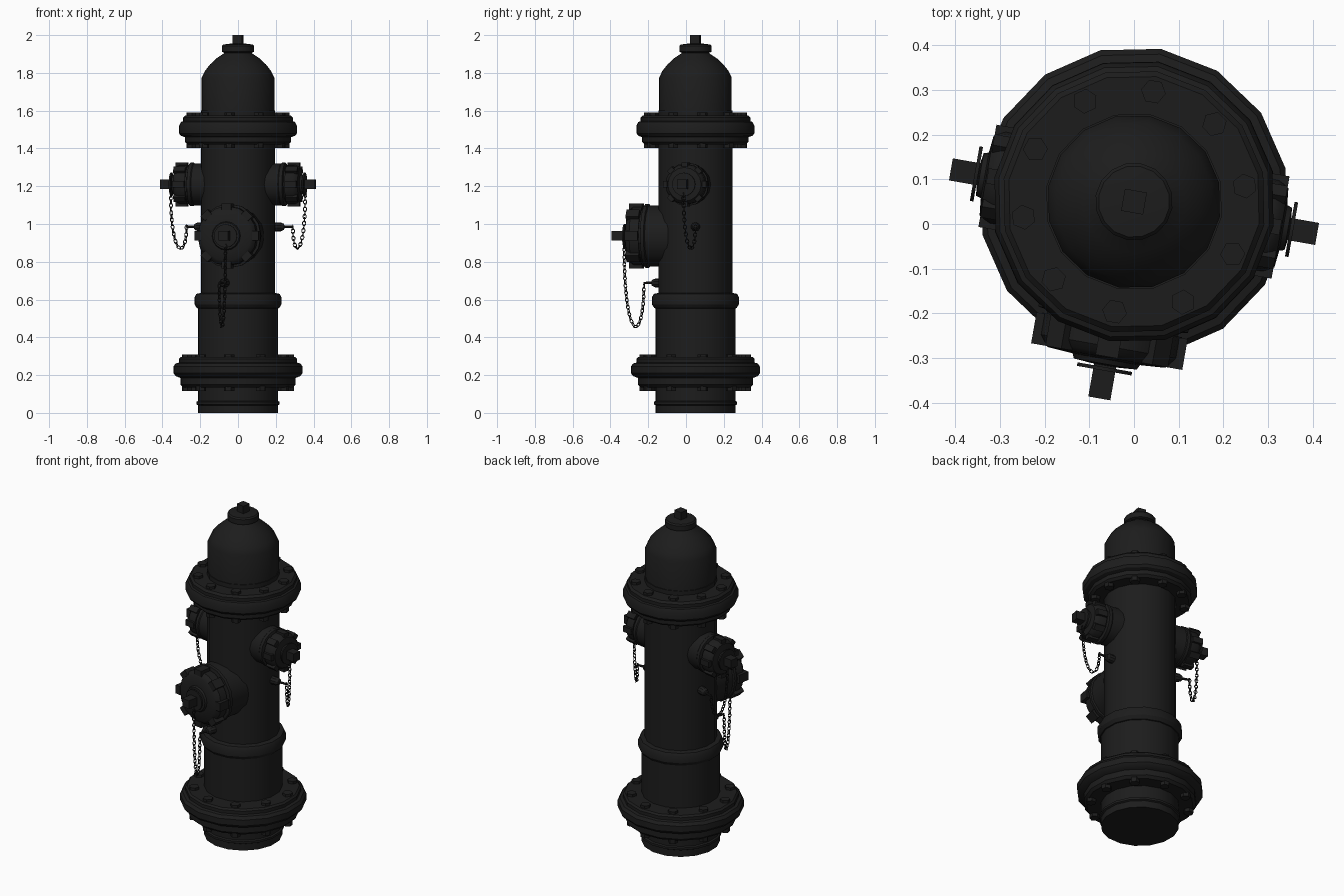
import bpy, bmesh
from math import radians, pi, sin, cos
from mathutils import Matrix, Vector
from mathutils.geometry import interpolate_bezier

if "Cube" in bpy.data.objects:
    bpy.data.objects.remove(bpy.data.objects["Cube"])

mat = bpy.data.materials.new("black_paint")
mat.diffuse_color = (0.012, 0.012, 0.012, 1)
mat.use_nodes = True
mat.node_tree.nodes["Principled BSDF"].inputs["Base Color"].default_value = mat.diffuse_color

# Whole hydrant is turned 10 degrees about its own axis
W = Matrix.Translation((0, 0.05, 0)) @ Matrix.Rotation(radians(-10), 4, 'Z')
I = Matrix.Identity(4)


def rot(deg, axis='Z'):
    return Matrix.Rotation(radians(deg), 4, axis)


def move(x, y, z):
    return Matrix.Translation((x, y, z))


def finish(name, bm, m=I, angle=32):
    bmesh.ops.recalc_face_normals(bm, faces=bm.faces)
    bm.transform(W @ m)
    me = bpy.data.meshes.new(name)
    bm.to_mesh(me)
    bm.free()
    me.shade_smooth()
    me.set_sharp_from_angle(angle=radians(angle))
    me.materials.append(mat)
    ob = bpy.data.objects.new(name, me)
    bpy.context.collection.objects.link(ob)
    return ob


def lathe(name, prof, sides=16, m=I):
    """Closed solid of revolution about z from (radius, height) points."""
    bm = bmesh.new()
    rings = [[bm.verts.new((r * cos(2 * pi * i / sides), r * sin(2 * pi * i / sides), z))
              for i in range(sides)] for r, z in prof]
    for a, b in zip(rings, rings[1:]):
        for i in range(sides):
            j = (i + 1) % sides
            bm.faces.new((a[i], a[j], b[j], b[i]))
    bm.faces.new(rings[0])
    bm.faces.new(rings[-1])
    return finish(name, bm, m)


def boxes(name, size, mats, m=I):
    bm = bmesh.new()
    for k in mats:
        bmesh.ops.create_cube(bm, size=1, matrix=k @ Matrix.Diagonal((*size, 1)))
    return finish(name, bm, m)


def bolts(name, radius, z0, z1, r=0.028, count=10):
    bm = bmesh.new()
    for i in range(count):
        bmesh.ops.create_cone(bm, cap_ends=True, segments=6, radius1=r, radius2=r, depth=z1 - z0,
                              matrix=rot(90 + i * 360 / count) @ move(radius, 0, (z0 + z1) / 2))
    return finish(name, bm)


def link(bm, m, major=0.0085, minor=0.0026, n=10, k=5):
    """One oval chain link, long along local x."""
    ring = []
    for i in range(n):
        a = 2 * pi * i / n
        row = []
        for j in range(k):
            b = 2 * pi * j / k
            r = major + minor * cos(b)
            row.append(bm.verts.new(m @ Vector((r * cos(a) * 1.4, r * sin(a), minor * sin(b)))))
        ring.append(row)
    for i in range(n):
        for j in range(k):
            p, q = ring[i], ring[(i + 1) % n]
            bm.faces.new((p[j], q[j], q[(j + 1) % k], p[(j + 1) % k]))


def chain(name, p0, p1, low, pitch=0.019):
    """Links hanging between two points, dipping to height low."""
    h = (low - 0.064 * p0.z - 0.216 * p1.z) / 0.72
    pts = interpolate_bezier(p0, Vector((p0.x, p0.y, h)), Vector((p1.x, p1.y, h)), p1, 300)
    bm = bmesh.new()
    travelled, count = pitch, 0
    for a, b in zip(pts, pts[1:]):
        travelled += (b - a).length
        if travelled >= pitch:
            travelled -= pitch
            turn = (b - a).to_track_quat('X', 'Z').to_matrix().to_4x4()
            link(bm, Matrix.Translation(a) @ turn @ rot(45 + 90 * (count % 2), 'X'))
            count += 1
    finish(name, bm, I, 60)


# Barrel, breakaway band and foot
lathe("lower_barrel", [(0.215, 0), (0.215, 0.04), (0.224, 0.045), (0.224, 0.058), (0.215, 0.063),
                       (0.215, 0.58)])
lathe("barrel_band", [(0.205, 0.55), (0.221, 0.555), (0.234, 0.575), (0.234, 0.612),
                      (0.224, 0.63), (0.2, 0.635)])
lathe("upper_barrel", [(0.199, 0.56), (0.199, 1.6)])

# Each flange is a pair of mated discs held by bolts
lathe("base_flange", [(0.2, 0.135), (0.295, 0.135), (0.31, 0.15), (0.31, 0.185), (0.335, 0.195),
                      (0.347, 0.21), (0.347, 0.245), (0.335, 0.262), (0.318, 0.266),
                      (0.318, 0.285), (0.308, 0.295), (0.2, 0.295)])
bolts("base_bolts_top", 0.273, 0.28, 0.31)
bolts("base_bolts_bottom", 0.273, 0.115, 0.15)
lathe("top_flange", [(0.19, 1.422), (0.272, 1.422), (0.286, 1.435), (0.286, 1.46), (0.307, 1.467),
                     (0.317, 1.48), (0.317, 1.52), (0.307, 1.54), (0.296, 1.544),
                     (0.296, 1.563), (0.284, 1.575), (0.19, 1.575)])
bolts("top_bolts_upper", 0.25, 1.56, 1.59)
bolts("top_bolts_lower", 0.25, 1.402, 1.43)

# Bonnet with operating nut
lathe("bonnet", [(0.195, 1.56), (0.195, 1.775), (0.178, 1.81), (0.15, 1.845), (0.115, 1.877),
                 (0.08, 1.9), (0.066, 1.915)])
lathe("bonnet_cap", [(0.07, 1.905), (0.087, 1.912), (0.087, 1.942), (0.08, 1.95), (0.04, 1.955)])
boxes("operating_nut", (0.05, 0.05, 0.07), [move(0, 0, 1.965)])


def outlet(name, angle, z, R, start, face, plate, tip, post_turn, post_z, low):
    """Hose outlet pointing along +x before turning: stub, lugged cap, nut, chain and post."""
    m = rot(angle) @ move(0, 0, z) @ rot(90, 'Y')
    sm = R * 0.93
    lathe(name + "_stub", [(sm + 0.004, 0.12), (sm + 0.004, start - 0.035), (R, start - 0.03),
                           (R, start - 0.012), (sm - 0.01, start - 0.008), (sm - 0.01, start + 0.01)], 16, m)
    lathe(name + "_cap", [(sm, start), (sm, face - 0.025), (sm * 0.93, face - 0.01),
                          (R * 0.78, face), (R * 0.45, face + 0.004), (R * 0.42, face + 0.015),
                          (0.03, face + 0.018)], 16, m)
    boxes(name + "_cap_lugs", (R * 0.2, R * 0.3, face - start - 0.004),
          [rot(45 * i) @ move(R * 0.91, 0, (start + face) / 2) for i in range(8)], m)
    boxes(name + "_cap_nut", (0.05, 0.05, tip - face), [move(0, 0, (tip + face) / 2)], m)
    pr = 0.062
    lathe(name + "_chain_plate", [(pr, plate - 0.004), (pr, plate + 0.004)], 16, m)
    # anchor post on the barrel, with a thin eye rod
    turn = rot(angle + post_turn)
    pm = turn @ move(0, 0, post_z) @ rot(90, 'Y')
    lathe(name + "_chain_post", [(0.024, 0.17), (0.024, 0.225), (0.016, 0.243), (0.007, 0.246),
                                 (0.006, 0.29)], 10, pm)
    chain(name + "_chain", rot(angle) @ Vector((plate + 0.003, 0, z - pr + 0.005)),
          turn @ Vector((0.29, 0, post_z)), low)


outlet("right_outlet", 0, 1.21, 0.115, 0.268, 0.335, 0.358, 0.416, 10, 0.985, 0.872)
outlet("left_outlet", 180, 1.21, 0.115, 0.268, 0.335, 0.358, 0.416, -10, 0.985, 0.872)
outlet("front_outlet", -90, 0.937, 0.17, 0.28, 0.354, 0.38, 0.447, -10, 0.688, 0.46)
